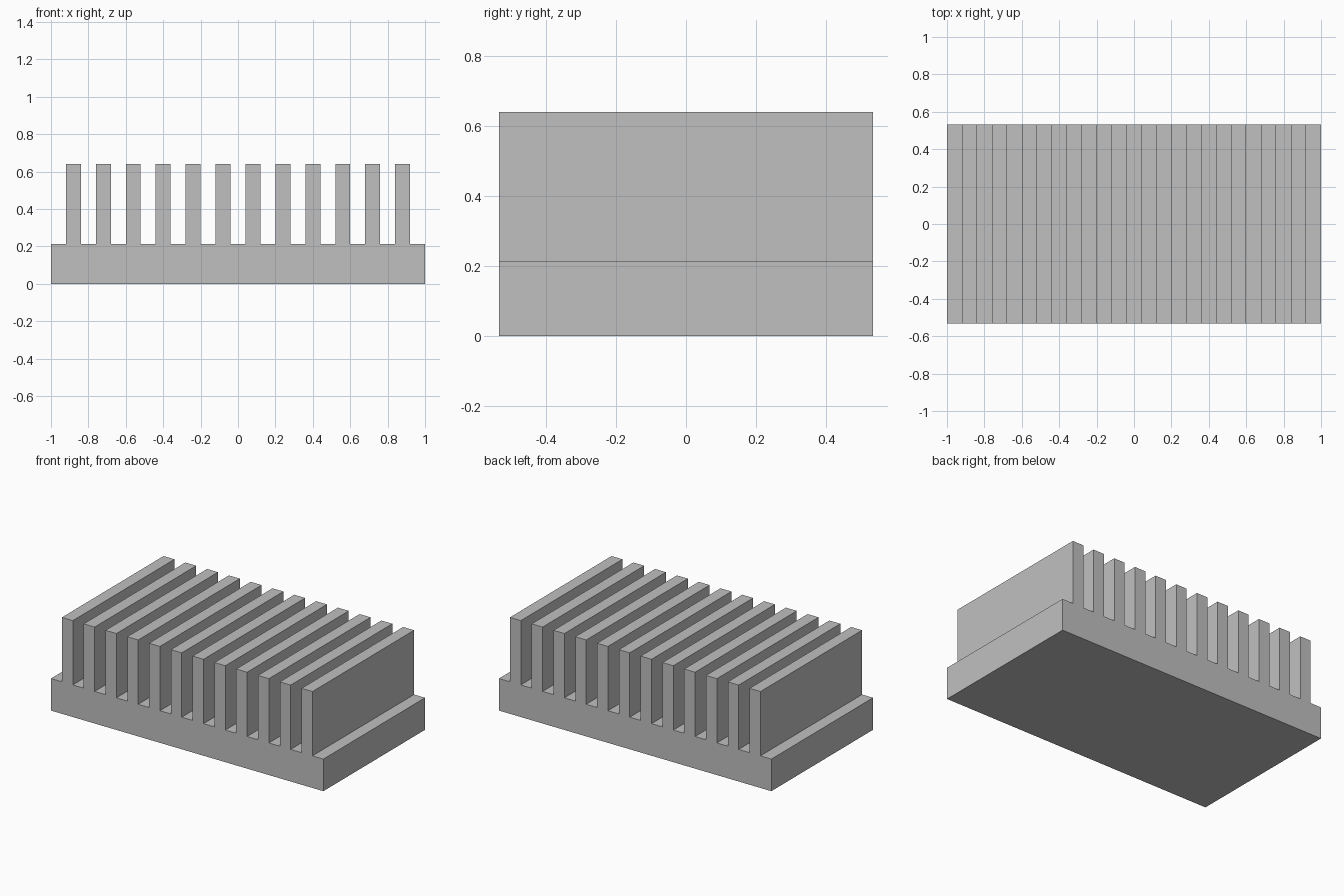
import bpy

cube = bpy.data.objects.get("Cube")
if cube:
    bpy.data.objects.remove(cube, do_unlink=True)

# Plain metal colour
metal = bpy.data.materials.new("light_grey_metal")
metal.use_nodes = True
color = (0.53, 0.53, 0.53, 1)
metal.diffuse_color = color
metal.node_tree.nodes["Principled BSDF"].inputs["Base Color"].default_value = color

HALF_WIDTH, HALF_DEPTH = 1.0, 0.533
BASE_TOP, FIN_TOP = 0.213, 0.64
FIN_COUNT, PITCH, FIN_WIDTH = 12, 0.16, 0.08

# Comb profile: flat base with evenly spaced upright fins
profile = [(HALF_WIDTH, 0), (HALF_WIDTH, BASE_TOP)]
for i in reversed(range(FIN_COUNT)):
    x = (i - (FIN_COUNT - 1) / 2) * PITCH
    left, right = x - FIN_WIDTH / 2, x + FIN_WIDTH / 2
    profile += [(right, BASE_TOP), (right, FIN_TOP), (left, FIN_TOP), (left, BASE_TOP)]
profile += [(-HALF_WIDTH, BASE_TOP), (-HALF_WIDTH, 0)]

# Extrude the profile from front to back
n = len(profile)
verts = [(x, y, z) for y in (-HALF_DEPTH, HALF_DEPTH) for x, z in profile]
faces = [tuple(range(n)), tuple(reversed(range(n, 2 * n)))]
faces += [(i, i + n, (i + 1) % n + n, (i + 1) % n) for i in range(n)]

mesh = bpy.data.meshes.new("finned_heat_sink")
mesh.from_pydata(verts, [], faces)
mesh.materials.append(metal)
mesh.update()
heat_sink = bpy.data.objects.new("finned_heat_sink", mesh)
bpy.context.collection.objects.link(heat_sink)
